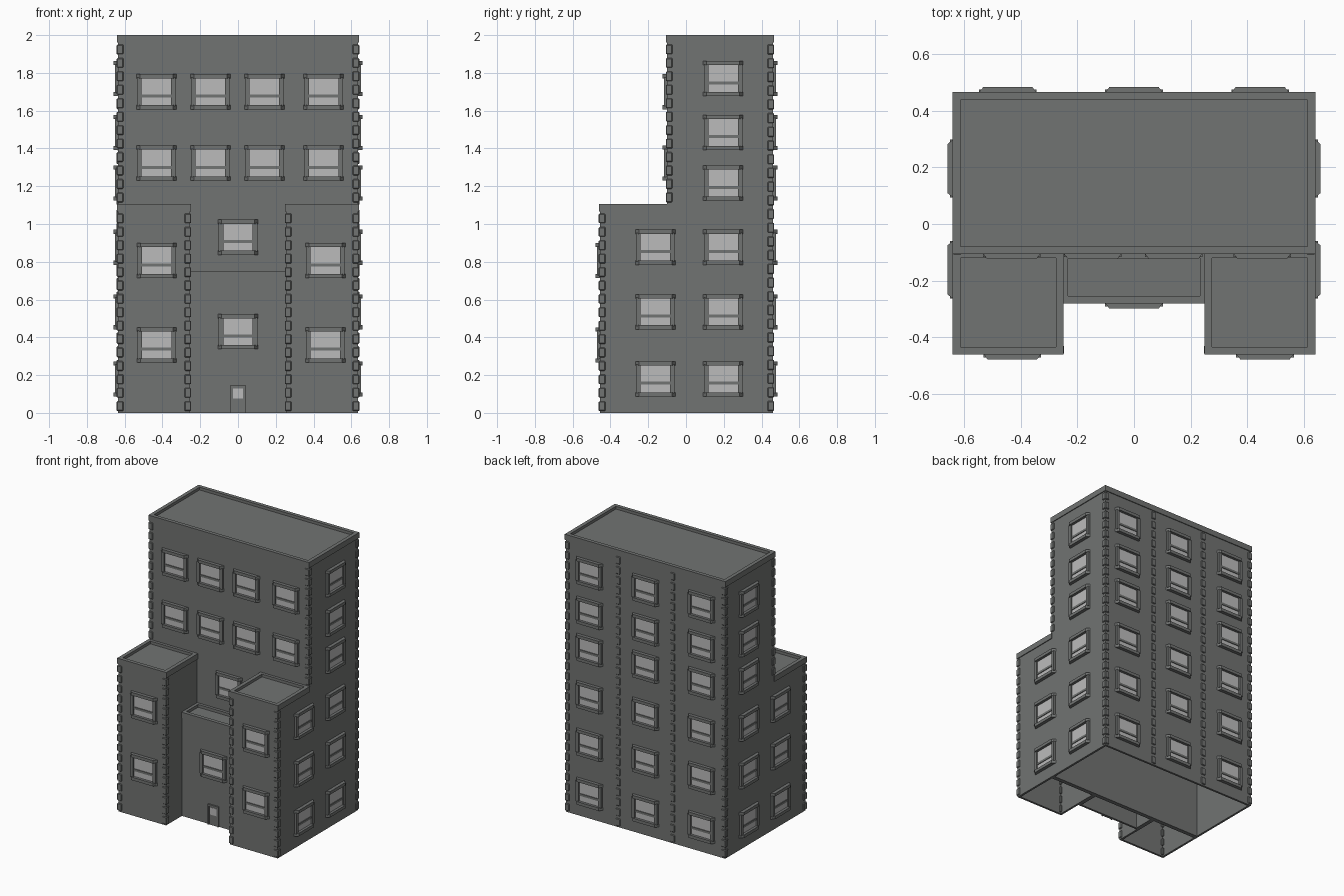
import bpy, bmesh, math
from mathutils import Matrix, Vector

if "Cube" in bpy.data.objects:
    bpy.data.objects.remove(bpy.data.objects["Cube"])


def material(name, rgb):
    m = bpy.data.materials.new(name)
    m.diffuse_color = (*rgb, 1)
    m.use_nodes = True
    m.node_tree.nodes["Principled BSDF"].inputs["Base Color"].default_value = m.diffuse_color
    return m


STONE = material("dark grey stone", (0.165, 0.172, 0.168))
GLASS = material("pale grey glass", (0.5, 0.5, 0.5))


def finish(bm, name, mat, bevel=0):
    bmesh.ops.recalc_face_normals(bm, faces=bm.faces[:])
    me = bpy.data.meshes.new(name)
    bm.to_mesh(me)
    bm.free()
    me.materials.append(mat)
    ob = bpy.data.objects.new(name, me)
    bpy.context.collection.objects.link(ob)
    if bevel:
        b = ob.modifiers.new("Bevel", 'BEVEL')
        b.width, b.segments = bevel, 1
    return ob


def box(bm, lo, hi, M=Matrix(), taper=0):
    """Box from lo to hi; taper pulls the outer (-y) side in along x."""
    lo, hi = Vector(lo), Vector(hi)
    c, s = (lo + hi) / 2, hi - lo
    vs = bmesh.ops.create_cube(bm, size=1)['verts']
    for v in vs:
        outer = v.co.y < 0
        p = Vector((c[i] + v.co[i] * s[i] for i in range(3)))
        if outer and taper:
            p.x -= math.copysign(taper, v.co.x)
        v.co = M @ p
    return list({f for v in vs for f in v.link_faces})


def block(name, x0, x1, y0, y1, h, wall=0.015, over=0.006):
    # hollow body, open underneath
    bm = bmesh.new()
    faces = box(bm, (x0, y0, 0), (x1, y1, h - 0.03))
    bot = min(faces, key=lambda f: f.calc_center_median().z)
    bmesh.ops.inset_region(bm, faces=[bot], thickness=wall, use_even_offset=True)
    new = bmesh.ops.extrude_discrete_faces(bm, faces=[bot])['faces'][0]
    for v in new.verts:
        v.co.z = h - 0.05
    finish(bm, name + "_walls", STONE)
    # cornice with a sunken roof
    bm = bmesh.new()
    faces = box(bm, (x0 - over, y0 - over, h - 0.04), (x1 + over, y1 + over, h))
    top = max(faces, key=lambda f: f.calc_center_median().z)
    bmesh.ops.inset_region(bm, faces=[top], thickness=0.027, use_even_offset=True)
    new = bmesh.ops.extrude_discrete_faces(bm, faces=[top])['faces'][0]
    for v in new.verts:
        v.co.z = h - 0.02
    finish(bm, name + "_cornice", STONE)


W, YB, YT, YC, YW = 0.635, 0.46, -0.10, -0.275, -0.455
block("tower", -W, W, YT, YB, 2.0)
block("left_wing", -W, -0.255, YW, YT, 1.105)
block("right_wing", 0.255, W, YW, YT, 1.105)
block("entrance_block", -0.255, 0.255, YC, YT, 0.75)

# corner stones and rear pilasters
stones = bmesh.new()


def quoins(x, y, z0, z1, hx=0.0175, hy=0.0175):
    n = int((z1 - z0) / 0.07)
    step = (z1 - z0) / n
    for i in range(n):
        z = z0 + i * step
        box(stones, (x - hx, y - hy, z + 0.01), (x + hx, y + hy, z + step - 0.01))


IN = 0.0105   # stone centre set in from the wall face
for s in (-1, 1):
    quoins(s * (W - IN), YB - IN, 0, 1.96)
    quoins(s * (W - IN), YT + IN, 1.105, 1.96)
    quoins(s * (W - IN), YW + IN, 0, 1.065)
    quoins(s * (0.255 + IN), YW + IN, 0, 1.065)
    quoins(s * 0.217, YB, 0, 1.96, 0.0175, 0.007)
finish(stones, "corner_stones", STONE, 0.004)

# windows
frames, panes = bmesh.new(), bmesh.new()


def window(x, y, z, angle):
    M = Matrix.Translation((x, y, z)) @ Matrix.Rotation(math.radians(angle), 4, 'Z')
    # head and sill
    for s in (-1, 1):
        box(frames, (-0.107, -0.024, s * 0.082 - 0.011), (0.107, 0.002, s * 0.082 + 0.011), M, 0.02)
        # jambs
        box(frames, (s * 0.09 - 0.012, -0.016, -0.075), (s * 0.09 + 0.012, 0.002, 0.075), M, 0)
    # sash bar
    box(frames, (-0.08, -0.010, -0.031), (0.08, 0.002, -0.015), M)
    # glass
    box(panes, (-0.079, -0.005, -0.072), (0.079, 0.002, 0.072), M)


for z in (1.70, 1.323):
    for x in (-0.432, -0.146, 0.14, 0.453):
        window(x, YT, z, 0)
for z in (0.806, 0.36):
    for x in (-0.43, 0.463):
        window(x, YW, z, 0)
window(0, YT, 0.93, 0)
window(0, YC, 0.43, 0)
for i, z in enumerate((0.18, 0.535, 0.877, 1.217, 1.485, 1.77)):
    for s in (-1, 1):
        window(s * W, 0.196, z, 90 * s)
        if i < 3:
            window(s * W, -0.162, z, 90 * s)
    for x in (-0.446, 0, 0.446):
        window(x, YB, z, 180)

# door with small light
door = bmesh.new()
box(door, (-0.034, YC - 0.005, 0), (0.034, YC + 0.002, 0.137))
for s in (-1, 1):
    box(door, (s * 0.038 - 0.005, YC - 0.011, 0), (s * 0.038 + 0.005, YC + 0.002, 0.145))
box(door, (-0.043, YC - 0.011, 0.136), (0.043, YC + 0.002, 0.146))
finish(door, "door", STONE)
box(panes, (-0.026, YC - 0.008, 0.075), (0.026, YC + 0.002, 0.128))

finish(frames, "window_frames", STONE)
finish(panes, "window_glass", GLASS)
